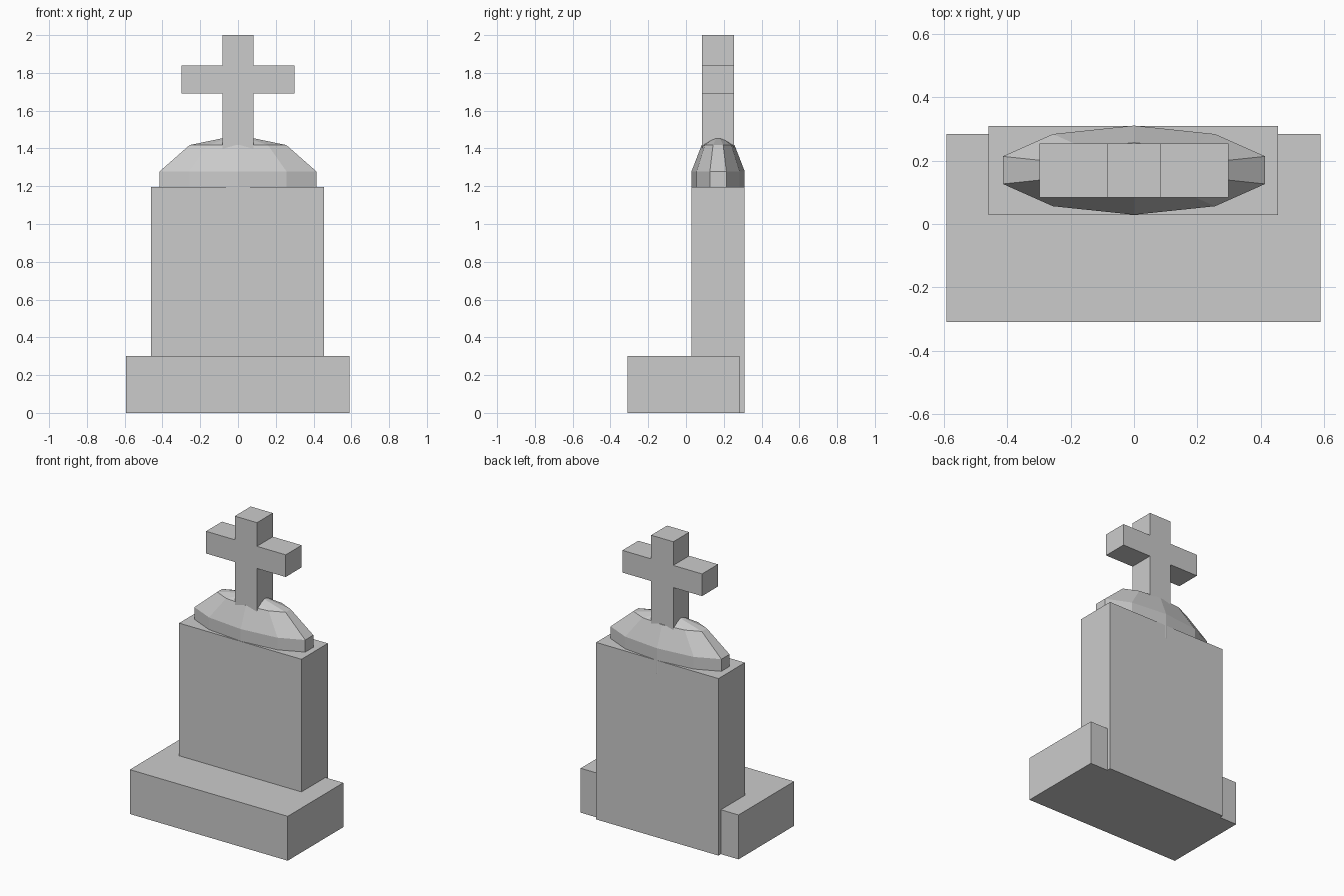
import bpy, bmesh, math
from mathutils import Matrix

if "Cube" in bpy.data.objects:
    bpy.data.objects.remove(bpy.data.objects["Cube"])


def add_object(name, bm):
    bmesh.ops.recalc_face_normals(bm, faces=bm.faces)
    mesh = bpy.data.meshes.new(name)
    bm.to_mesh(mesh)
    bm.free()
    obj = bpy.data.objects.new(name, mesh)
    bpy.context.collection.objects.link(obj)
    return obj


def box(name, x, y, z):
    bm = bmesh.new()
    size = [b - a for a, b in (x, y, z)]
    centre = [(a + b) / 2 for a, b in (x, y, z)]
    bmesh.ops.create_cube(bm, size=1, matrix=Matrix.Translation(centre)
                          @ Matrix.Diagonal((*size, 1)))
    return add_object(name, bm)


# Plinth and upright slab
box("plinth", (-0.592, 0.589), (-0.31, 0.284), (0, 0.3))
box("slab", (-0.46, 0.455), (0.028, 0.31), (0, 1.197))

# Rounded cap: a low-poly stretched sphere, half sunk into the slab
bm = bmesh.new()
bmesh.ops.create_uvsphere(bm, u_segments=10, v_segments=5, radius=1,
                          matrix=Matrix.Translation((0, 0.17, 1.193))
                          @ Matrix.Diagonal((0.458, 0.148, 0.278, 1)))
add_object("rounded_cap", bm)

# Cross: half outline mirrored, then extruded through its depth
half = [(0.083, 1.2), (0.083, 1.69), (0.298, 1.69),
        (0.298, 1.84), (0.083, 1.84), (0.083, 2.0)]
outline = half + [(-x, z) for x, z in reversed(half)]
bm = bmesh.new()
face = bm.faces.new([bm.verts.new((x, 0.084, z)) for x, z in outline])
new = bmesh.ops.extrude_face_region(bm, geom=[face], use_keep_orig=True)["geom"]
bmesh.ops.translate(bm, vec=(0, 0.17, 0),
                    verts=[v for v in new if isinstance(v, bmesh.types.BMVert)])
add_object("cross", bm)
